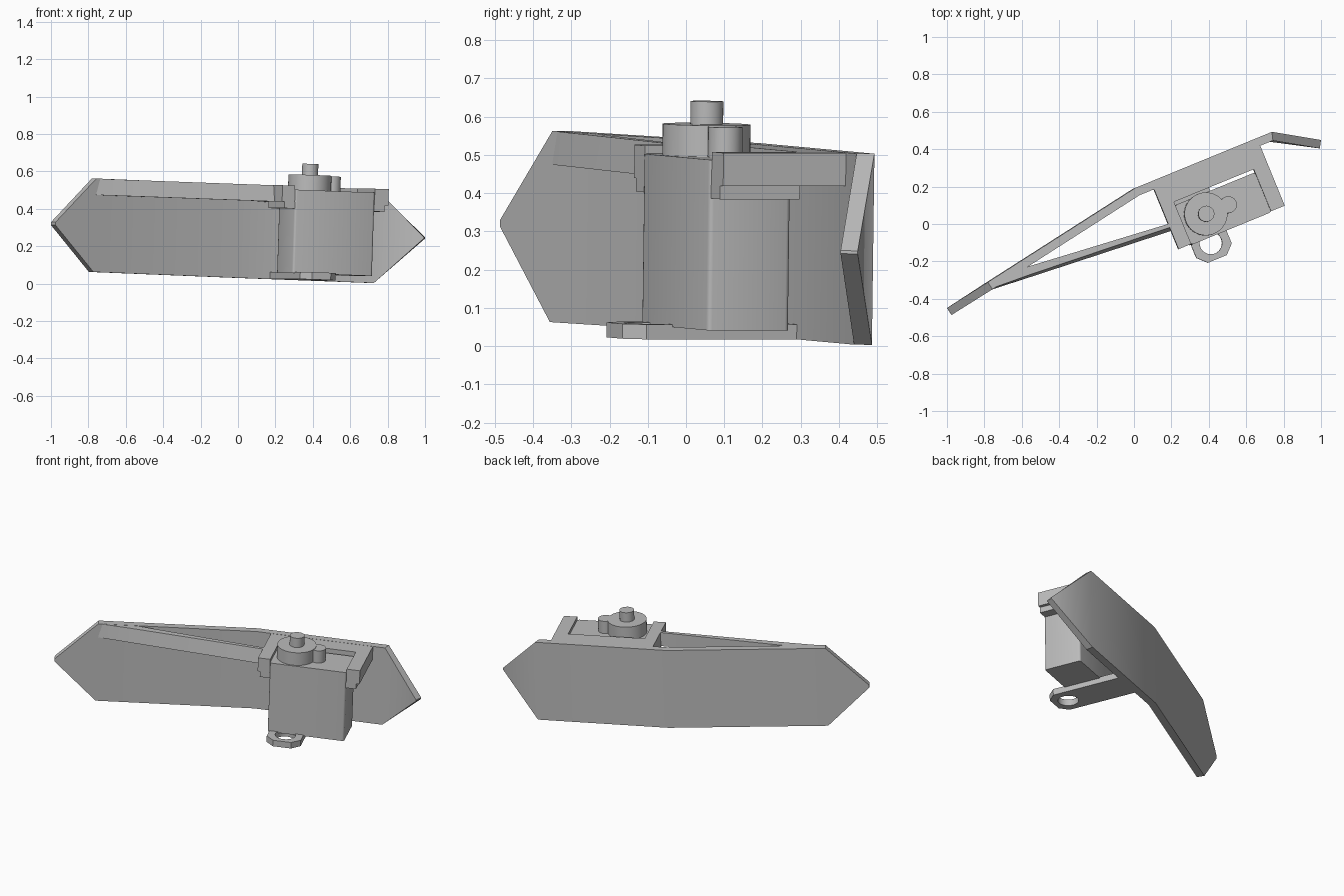
import bpy, bmesh, math
from mathutils import Matrix

if "Cube" in bpy.data.objects:
    bpy.data.objects.remove(bpy.data.objects["Cube"])

grey = bpy.data.materials.new("plain_grey")
grey.use_nodes = True
COLOUR = (0.5, 0.5, 0.5, 1)
grey.diffuse_color = COLOUR
grey.node_tree.nodes["Principled BSDF"].inputs["Base Color"].default_value = COLOUR

# Parts are laid out along a straight local axis, then turned and tilted together
MID = 0.283
POSE = (Matrix.Translation((0, 0, MID)) @ Matrix.Rotation(math.radians(22.3), 4, 'Z')
        @ Matrix.Rotation(math.radians(2), 4, 'Y') @ Matrix.Translation((0, 0, -MID)))


def finish(name, bm):
    bmesh.ops.recalc_face_normals(bm, faces=bm.faces)
    mesh = bpy.data.meshes.new(name)
    bm.to_mesh(mesh)
    bm.free()
    mesh.materials.append(grey)
    obj = bpy.data.objects.new(name, mesh)
    bpy.context.collection.objects.link(obj)
    obj.matrix_world = POSE
    bpy.ops.object.select_all(action='DESELECT')
    obj.select_set(True)
    bpy.context.view_layer.objects.active = obj
    bpy.ops.object.shade_smooth_by_angle(angle=math.radians(35))
    return obj


def prism(name, loops, z0, z1, round_edges=0):
    """Extrude an outline, with optional hole loops, from z0 to z1."""
    bm = bmesh.new()
    for pts in loops:
        vs = [bm.verts.new((x, y, z0)) for x, y in pts]
        for a, b in zip(vs, vs[1:] + vs[:1]):
            bm.edges.new((a, b))
    if len(loops) == 1:
        faces = [bm.faces.new(vs)]
    else:
        bmesh.ops.triangle_fill(bm, edges=bm.edges[:], use_beauty=True)
        faces = bm.faces[:]
    new = bmesh.ops.extrude_face_region(bm, geom=faces, use_keep_orig=True)["geom"]
    for v in new:
        if isinstance(v, bmesh.types.BMVert):
            v.co.z = z1
    if round_edges:
        upright = [e for e in bm.edges if abs(e.verts[0].co.z - e.verts[1].co.z) > 0.01]
        bmesh.ops.bevel(bm, geom=upright, offset=round_edges, segments=3,
                        profile=0.5, affect='EDGES')
    return finish(name, bm)


def box(name, x0, x1, y0, y1, z0, z1, round_edges=0):
    return prism(name, [[(x0, y0), (x1, y0), (x1, y1), (x0, y1)]], z0, z1, round_edges)


def circle(x, y, r, n=32):
    return [(x + r * math.cos(2 * math.pi * i / n), y + r * math.sin(2 * math.pi * i / n))
            for i in range(n)]


def loft(name, sections):
    """Join a row of four-cornered sections into a closed solid."""
    bm = bmesh.new()
    rings = [[bm.verts.new(p) for p in s] for s in sections]
    for a, b in zip(rings, rings[1:]):
        for i in range(4):
            j = (i + 1) % 4
            bm.faces.new((a[i], a[j], b[j], b[i]))
    bm.faces.new(rings[0])
    bm.faces.new(rings[-1])
    return finish(name, bm)


# Long bent blade with pointed ends: outer point, inner point, half height
blade = [
    ((-1.096, -0.036), (-1.088, -0.08), 0.008),
    ((-0.85, 0.009), (-0.842, -0.036), 0.25),
    ((0.072, 0.176), (0.076, 0.131), 0.25),
    ((0.861, 0.176), (0.848, 0.131), 0.25),
    ((1.096, 0.036), (1.073, -0.003), 0.004),
]
loft("blade", [[(*o, MID - h), (*o, MID + h), (*i, MID + h), (*i, MID - h)]
               for o, i, h in blade])

# Slanted brace running from the blade to the mount
TOP, UNDER = 0.532, 0.445
loft("brace", [
    [(-0.84, -0.03, TOP), (-0.84, -0.036, UNDER), (-0.84, -0.02, UNDER), (-0.84, -0.015, TOP)],
    [(-0.615, -0.04, TOP), (-0.615, -0.053, UNDER), (-0.615, 0.004, UNDER), (-0.615, 0.004, TOP)],
    [(0.17, -0.09, TOP), (0.17, -0.11, UNDER), (0.17, -0.07, UNDER), (0.17, -0.07, TOP)],
])

# Mount: rear deck and two forward arms
box("mount_deck", 0.161, 0.775, 0.028, 0.15, UNDER, TOP)
box("mount_arm_inner", 0.161, 0.234, -0.215, 0.028, UNDER, TOP)
box("mount_arm_outer", 0.695, 0.775, -0.215, 0.028, UNDER, TOP)

# Motor body with side flanges under the arms
box("motor_body", 0.234, 0.695, -0.22, 0.01, 0.065, 0.511, 0.012)
box("motor_flange_inner", 0.175, 0.24, -0.215, 0.01, 0.41, UNDER)
box("motor_flange_outer", 0.69, 0.755, -0.215, 0.01, 0.41, UNDER)

# Gear housing and output shaft
CX, CY = 0.366, -0.096
prism("gear_housing", [circle(CX, CY, 0.115, 48)], 0.5, 0.593)
prism("gear_lobe", [circle(CX + 0.13, CY, 0.045)], 0.5, 0.59)
box("gear_neck", CX + 0.07, CX + 0.13, CY - 0.04, CY + 0.04, 0.5, 0.59)
prism("output_shaft", [circle(CX, CY, 0.043)], 0.59, 0.653)

# Lower tab with a round hole
X0, X1, FRONT, CUT = 0.247, 0.452, -0.342, 0.048
outline = [(X0, 0.15), (X0, FRONT + CUT), (X0 + CUT, FRONT),
           (X1 - CUT, FRONT), (X1, FRONT + CUT), (X1, 0.15)]
prism("lower_tab", [outline, circle(0.349, -0.25, 0.06)], 0.033, 0.072)
